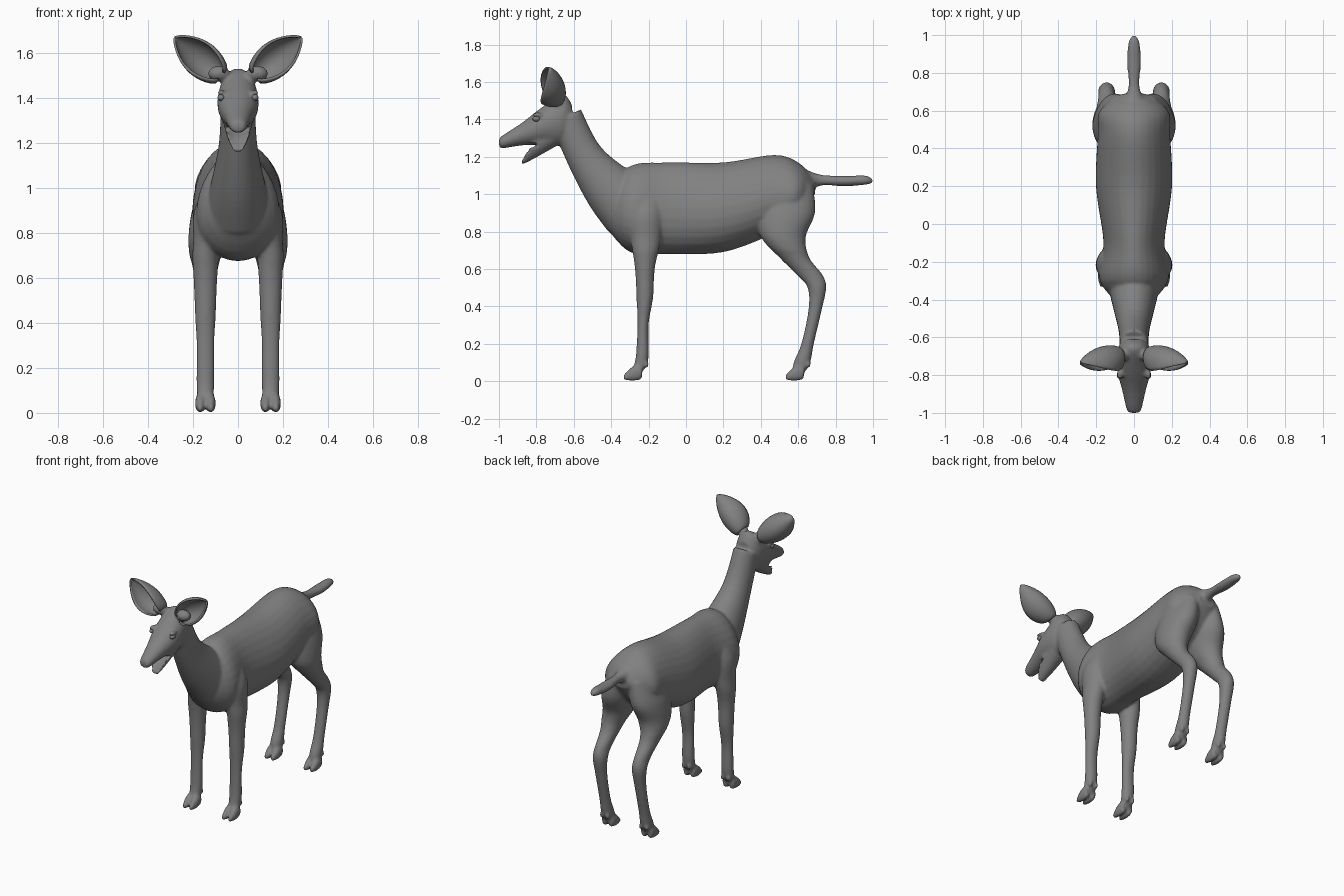
import bpy, bmesh
from math import sin, cos, pi, radians, sqrt
from mathutils import Vector, Matrix

default_cube = bpy.data.objects.get("Cube")
if default_cube:
    bpy.data.objects.remove(default_cube)

coat = bpy.data.materials.new("grey_coat")
coat.use_nodes = True
coat.diffuse_color = (.22, .22, .22, 1)
coat.node_tree.nodes["Principled BSDF"].inputs["Base Color"].default_value = coat.diffuse_color

RING = 28
UPRIGHT = Vector((0, 0, 1))
LEVEL = Vector((0, 1, 0))


def spline(rows, steps=5):
    """Smooth rows of numbers with cubic segments that pass through each row."""
    rows = [Vector(row) for row in rows]
    padded = [rows[0]] + rows + [rows[-1]]
    smooth = []
    for before, start, end, after in zip(padded, padded[1:], padded[2:], padded[3:]):
        leave, arrive = (end - before) / 2, (after - start) / 2
        for step in range(steps):
            t = step / steps
            ease = t * t * (3 - 2 * t)
            smooth.append(start.lerp(end, ease) + leave * t * (1 - t) ** 2 - arrive * t * t * (1 - t))
    return smooth + [rows[-1]]


def bridge(bm, rings, closed):
    """Join neighbouring rings with quads."""
    count = len(rings[0])
    for ring, following in zip(rings, rings[1:]):
        for k in range(count if closed else count - 1):
            n = (k + 1) % count
            bm.faces.new((ring[k], ring[n], following[n], following[k]))


def tube(bm, rows, arm, place=lambda z: 0, side=1, egg=0, top=1):
    """Skin oval rings; a row is centre y, centre z, half depth along arm, half width."""
    rings = []
    for y, z, depth, width in spline(rows):
        ring = []
        for k in range(RING):
            up, out = sin(2 * pi * k / RING), cos(2 * pi * k / RING)
            point = Vector((place(z) + width * out * (1 - egg * up), y, z))
            point += arm * depth * up * (top if up > 0 else 1)
            point.x *= side
            ring.append(bm.verts.new(point))
        rings.append(ring)
    bridge(bm, rings, closed=True)
    bm.faces.new(rings[0])
    bm.faces.new(rings[-1])


def blob(bm, centre, radii):
    """Add an ellipsoid."""
    shape = Matrix.Translation(centre) @ Matrix.Diagonal((*radii, 1))
    bmesh.ops.create_uvsphere(bm, u_segments=RING, v_segments=RING // 2, radius=1, matrix=shape)


def finish(bm, name):
    bmesh.ops.recalc_face_normals(bm, faces=bm.faces[:])
    for face in bm.faces:
        face.smooth = True
    mesh = bpy.data.meshes.new(name)
    bm.to_mesh(mesh)
    bm.free()
    mesh.materials.append(coat)
    made = bpy.data.objects.new(name, mesh)
    bpy.context.collection.objects.link(made)
    return made


body = bmesh.new()

# torso, from chest to rump
tube(body, [(-.44, .92, .08, .06), (-.3, .92, .23, .18), (-.1, .925, .245, .16), (.2, .93, .24, .2),
            (.47, 1, .21, .19), (.6, 1.02, .15, .18), (.69, 1.04, .04, .06)], UPRIGHT, egg=.15)

# neck, with rings leaning back
tube(body, [(-.64, 1.41, .09, .075), (-.54, 1.2, .1, .085), (-.39, 1.02, .15, .12), (-.26, .89, .18, .15)],
     Vector((0, .87, .5)))

# skull and muzzle
tube(body, [(-.61, 1.42, .06, .05), (-.66, 1.4, .135, .085), (-.77, 1.365, .1, .09),
            (-.88, 1.32, .06, .063), (-.98, 1.28, .035, .04), (-1, 1.275, .02, .025)], UPRIGHT)

# open lower jaw with a hollow top
tube(body, [(-.72, 1.32, .07, .07), (-.835, 1.26, .075, .055), (-.885, 1.18, .025, .028)],
     Vector((0, -.3, .95)), top=-.4)

# tail
tube(body, [(.62, 1.07, .07, .08), (.72, 1.075, .03, .03), (.85, 1.07, .028, .037),
            (.96, 1.075, .025, .03), (1, 1.07, .01, .01)], UPRIGHT)

front_leg = [(-.2, 1.05, .07, .05), (-.215, .9, .1, .09), (-.215, .75, .08, .065), (-.22, .6, .053, .053),
             (-.22, .45, .045, .047), (-.23, .3, .03, .04), (-.235, .12, .035, .04), (-.27, .04, .03, .03)]
hind_leg = [(.52, 1.05, .16, .08), (.53, .9, .16, .1), (.52, .77, .12, .09), (.58, .66, .08, .06),
            (.66, .57, .07, .045), (.7, .5, .05, .045), (.69, .38, .036, .037), (.65, .2, .034, .035),
            (.62, .1, .045, .038), (.6, .04, .03, .03)]
STANCE = .145


def leg_line(z):
    """Legs hang straight and lean inwards above the belly."""
    return STANCE - max(0, z - .7) / 5


for side in (1, -1):
    for leg, toe in ((front_leg, -.335), (hind_leg, .53)):
        tube(body, leg, LEVEL, leg_line, side)
        # cloven hooves with dewclaws behind
        for x in (STANCE - .023, STANCE + .023):
            tube(body, [(toe, .02, .012, .012), (toe + .05, .04, .04, .023), (toe + .1, .05, .04, .02)],
                 UPRIGHT, lambda z: x, side)
            blob(body, (side * x, toe + .12, .09), (.012, .02, .02))
    # ear stems and brows
    blob(body, (side * .085, -.7, 1.51), (.05, .04, .035))
    blob(body, (side * .076, -.795, 1.425), (.018, .03, .012))

deer = finish(body, "body")
remesh = deer.modifiers.new("blend_parts", 'REMESH')
remesh.mode = 'VOXEL'
remesh.voxel_size = .0085
remesh.use_smooth_shade = True
soften = deer.modifiers.new("soften", 'SMOOTH')
soften.iterations = 9

# cupped ears: arcs that open up towards the tip
base, tip = Vector((.075, -.705, 1.5)), Vector((.28, -.735, 1.67))
across = Vector((-.63, 0, .78))
EAR_STEPS, ARC = 24, 10
for side, name in ((1, "left_ear"), (-1, "right_ear")):
    bm = bmesh.new()
    rings = []
    for step in range(EAR_STEPS + 1):
        t = step / EAR_STEPS
        swell = max(0, sin(pi * t)) ** .7
        half = .034 * (1 - t) + .055 * swell + .002
        spread = radians(150 - 60 * sqrt(t))
        ring = []
        for k in range(-ARC, ARC + 1):
            angle = spread * k / ARC
            point = base.lerp(tip, t) + across * half * sin(angle)
            point.y += 1.2 * half * cos(angle) - .025 * swell
            point.x *= side
            ring.append(bm.verts.new(point))
        rings.append(ring)
    bridge(bm, rings, closed=False)
    wall = finish(bm, name).modifiers.new("wall", 'SOLIDIFY')
    wall.thickness = .01
    wall.offset = 0

# eyes
for side, name in ((1, "left_eye"), (-1, "right_eye")):
    bm = bmesh.new()
    blob(bm, (side * .075, -.8, 1.403), (.016, .02, .015))
    finish(bm, name)
